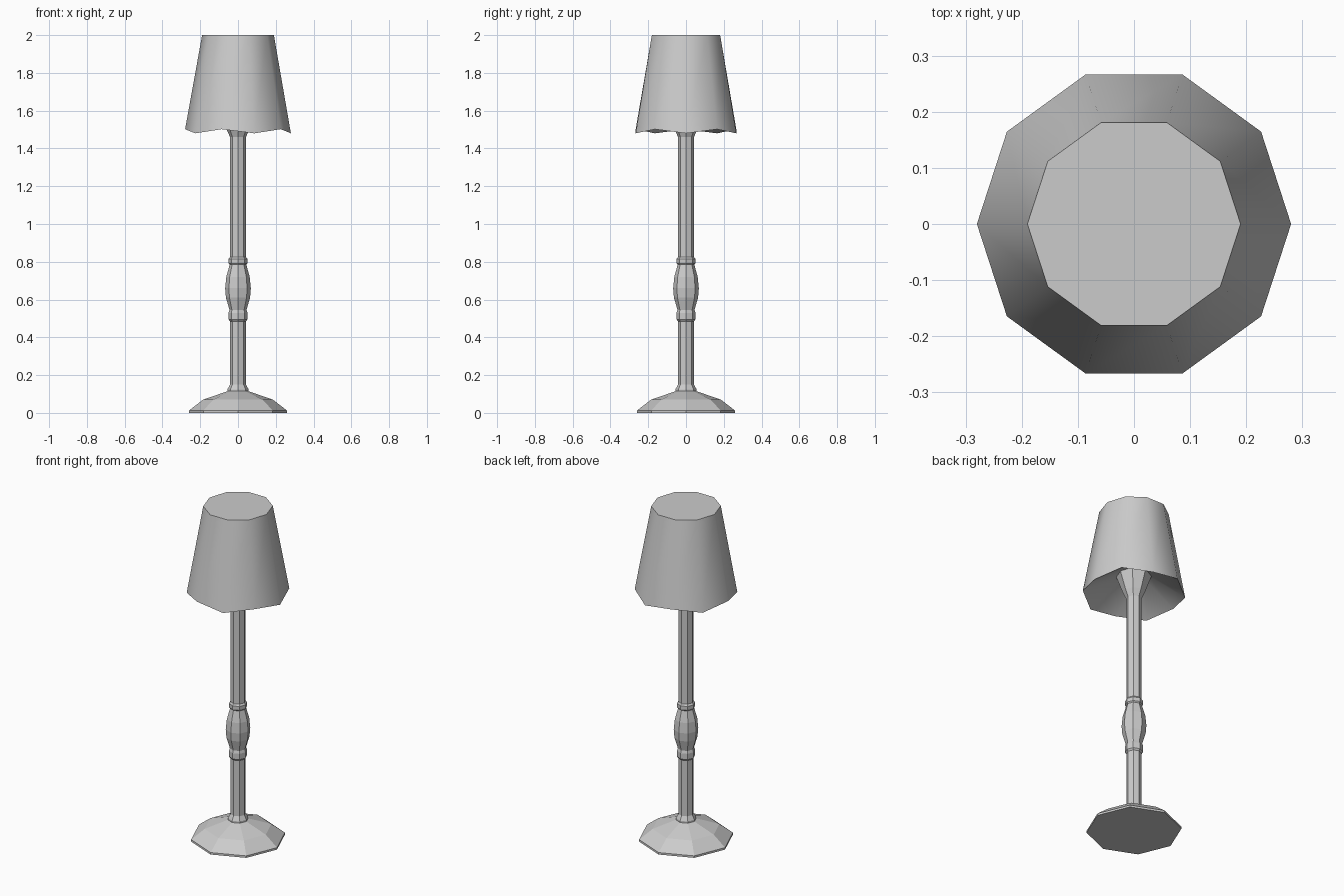
import bpy, bmesh, math

if "Cube" in bpy.data.objects:
    bpy.data.objects.remove(bpy.data.objects["Cube"])

def ring(bm, r, z, n, wave=0.0):
    # ring of n points; wave lifts every other point
    return [bm.verts.new((r * math.cos(2 * math.pi * k / n),
                          r * math.sin(2 * math.pi * k / n),
                          z + (wave if k % 2 else 0))) for k in range(n)]

def lathe(name, profile, n, smooth=0):
    bm = bmesh.new()
    rings = [ring(bm, *p[:2], n, *p[2:]) for p in profile]
    for a, b in zip(rings, rings[1:]):
        for k in range(n):
            j = (k + 1) % n
            bm.faces.new((a[k], a[j], b[j], b[k]))
    bm.faces.new(rings[0][::-1])
    bm.faces.new(rings[-1])
    bmesh.ops.recalc_face_normals(bm, faces=bm.faces)
    me = bpy.data.meshes.new(name)
    bm.to_mesh(me)
    bm.free()
    ob = bpy.data.objects.new(name, me)
    bpy.context.collection.objects.link(ob)
    if smooth:
        bpy.ops.object.select_all(action='DESELECT')
        ob.select_set(True)
        bpy.context.view_layer.objects.active = ob
        bpy.ops.object.shade_smooth_by_angle(angle=math.radians(smooth))
    return ob

# Octagonal foot
lathe("base", [(0.26, 0), (0.26, 0.012), (0.185, 0.07), (0.055, 0.115)], 8)

# Turned pole with collars, central bulge and flared top
lathe("pole", [(0.056, 0.11), (0.056, 0.125), (0.042, 0.15),
               (0.042, 0.485), (0.05, 0.495), (0.05, 0.53), (0.045, 0.545),
               (0.064, 0.61), (0.068, 0.66), (0.062, 0.72), (0.044, 0.785),
               (0.05, 0.792), (0.05, 0.815), (0.042, 0.825),
               (0.042, 1.46), (0.06, 1.50), (0.1, 1.61)], 8)

# Ten-sided shade with wavy rim and recessed underside
lathe("lampshade", [(0.08, 1.61), (0.28, 1.48, 0.022), (0.19, 2.0)], 10, 40)
